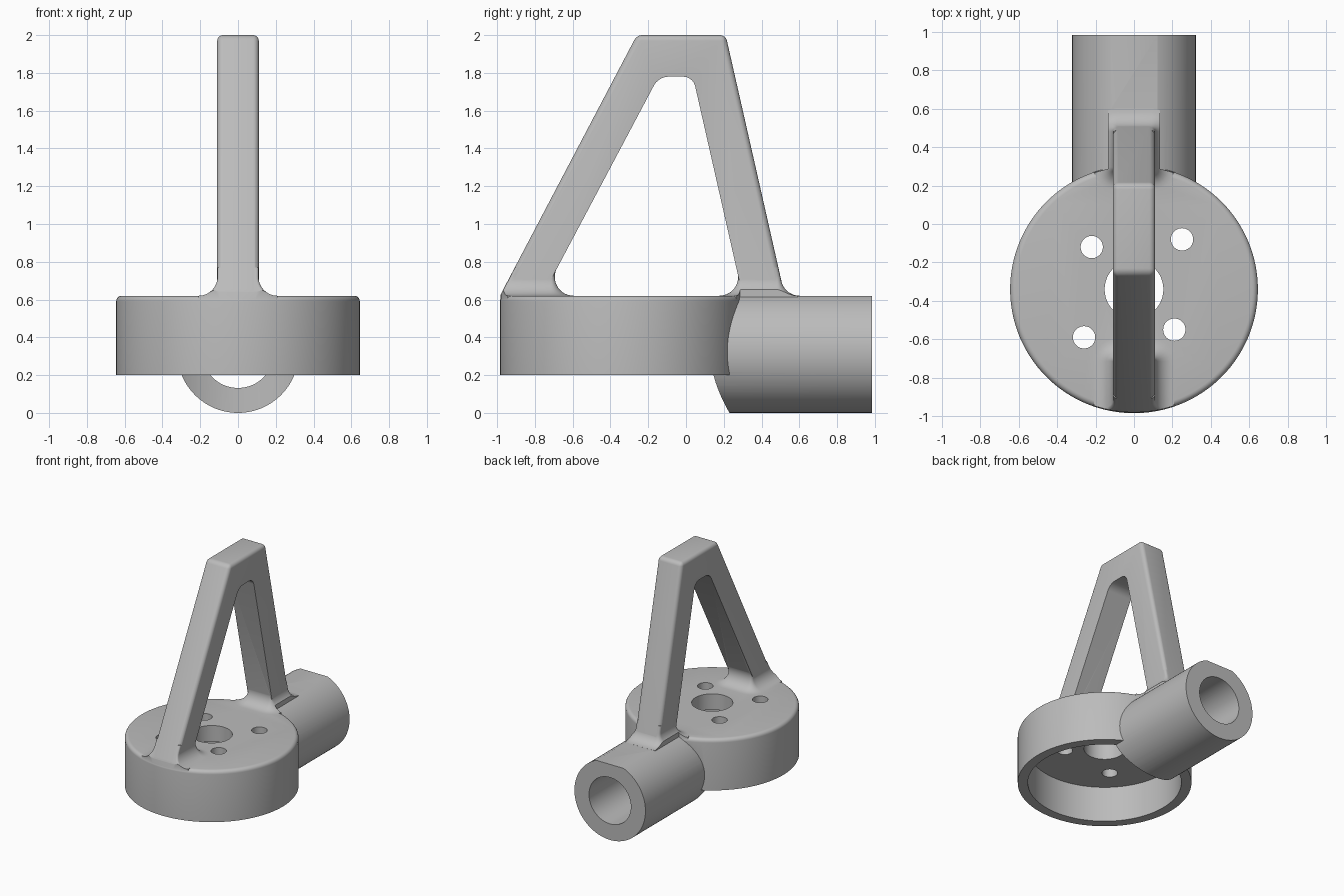
import bpy, bmesh, math
from mathutils import Matrix, Vector

default = bpy.data.objects.get("Cube")
if default:
    bpy.data.objects.remove(default, do_unlink=True)

CUP_Y, CUP_R, TOP = -0.34, 0.645, 0.62     # cup centre, radius and deck height
PIPE_R, PIPE_END = 0.322, 0.985
HALF = 0.11                                # half width of the frame
FILLET, EDGE = 0.1, 0.03

metal = bpy.data.materials.new("grey metal")
metal.use_nodes = True
grey = (0.5, 0.5, 0.5, 1)
metal.diffuse_color = grey
metal.node_tree.nodes["Principled BSDF"].inputs["Base Color"].default_value = grey


def finish(bm, name):
    bmesh.ops.recalc_face_normals(bm, faces=bm.faces)
    mesh = bpy.data.meshes.new(name)
    bm.to_mesh(mesh)
    bm.free()
    mesh.materials.append(metal)
    obj = bpy.data.objects.new(name, mesh)
    bpy.context.collection.objects.link(obj)
    return obj


def cylinder(name, r, z0, z1, x=0, y=CUP_Y, sides=96, rim=0):
    bm = bmesh.new()
    bmesh.ops.create_cone(bm, cap_ends=True, segments=sides, radius1=r, radius2=r, depth=z1 - z0,
                          matrix=Matrix.Translation((x, y, (z0 + z1) / 2)))
    if rim:
        edges = [e for e in bm.edges if all(v.co.z > z1 - 0.001 for v in e.verts)]
        bmesh.ops.bevel(bm, geom=edges, offset=rim, segments=5, profile=0.5, affect='EDGES')
    return finish(bm, name)


def pipe(name, r, y0, y1):
    bm = bmesh.new()
    place = Matrix.Translation((0, (y0 + y1) / 2, PIPE_R)) @ Matrix.Rotation(math.pi / 2, 4, 'X')
    bmesh.ops.create_cone(bm, cap_ends=True, segments=96, radius1=r, radius2=r, depth=y1 - y0, matrix=place)
    return finish(bm, name)


def box(name, x0, x1, y0, y1, z0, z1):
    bm = bmesh.new()
    size = Matrix.Diagonal((x1 - x0, y1 - y0, z1 - z0, 1))
    mid = Matrix.Translation(((x0 + x1) / 2, (y0 + y1) / 2, (z0 + z1) / 2))
    bmesh.ops.create_cube(bm, size=1, matrix=mid @ size)
    return finish(bm, name)


def prism(name, outline, half, select, radius):
    """Extrude a side outline across x and round the edges that select picks."""
    bm = bmesh.new()
    face = bm.faces.new([bm.verts.new((-half, y, z)) for y, z in outline])
    ext = bmesh.ops.extrude_face_region(bm, geom=[face])
    bmesh.ops.translate(bm, vec=(2 * half, 0, 0), verts=[g for g in ext["geom"] if isinstance(g, bmesh.types.BMVert)])
    edges = [e for e in bm.edges if select(*(v.co for v in e.verts))]
    bmesh.ops.bevel(bm, geom=edges, offset=radius, segments=5, profile=0.5, affect='EDGES')
    return finish(bm, name)


def combine(obj, tool, operation):
    mod = obj.modifiers.new("combine", 'BOOLEAN')
    mod.operation, mod.solver, mod.object = operation, 'EXACT', tool
    bpy.context.view_layer.update()
    result = bpy.data.meshes.new_from_object(obj.evaluated_get(bpy.context.evaluated_depsgraph_get()))
    obj.modifiers.clear()
    obj.data = result
    bpy.data.objects.remove(tool, do_unlink=True)


def fillet_line(y0, slope, side, h):
    """Position of a leaning leg face at height h, rounded into the deck."""
    cos = side * slope / math.hypot(1, slope)
    reach = FILLET * (1 + cos) / math.sqrt(1 - cos * cos)
    if h < FILLET * (1 + cos):
        return y0 + side * (reach - math.sqrt(max(0, FILLET ** 2 - (h - FILLET) ** 2)))
    return y0 + slope * h


def foot(name, front, back):
    """Flared leg foot lofted through rounded rectangles."""
    bm = bmesh.new()
    rings = []
    for h in [-0.07] + [0.15 * (i / 14) ** 1.6 for i in range(15)]:
        k = max(h, 0)
        flare = FILLET - math.sqrt(FILLET ** 2 - max(0, FILLET - k) ** 2)
        w = HALF + flare - 0.001
        y0, y1 = front(k) + 0.001, back(k) - 0.001
        soft = flare + 0.02
        near = 0.015 if y0 < -0.8 else soft
        ring = []
        corners = [(w, y1, soft, 0), (-w, y1, soft, 1), (-w, y0, near, 2), (w, y0, near, 3)]
        for x, y, r, quarter in corners:
            cx, cy = x - math.copysign(r, x), y + (-r if quarter < 2 else r)
            for i in range(7):
                a = (quarter + i / 6) * math.pi / 2
                ring.append(bm.verts.new((cx + r * math.cos(a), cy + r * math.sin(a), TOP + h)))
        rings.append(ring)
    for a, b in zip(rings, rings[1:]):
        for i in range(len(a)):
            j = (i + 1) % len(a)
            bm.faces.new((a[i], a[j], b[j], b[i]))
    bm.faces.new(rings[0])
    bm.faces.new(rings[-1])
    return finish(bm, name)


# Base: cup and flat-topped pipe, hollowed out
body = cylinder("mount_body", CUP_R, 0.2, TOP, sides=128, rim=EDGE)
side_pipe = pipe("side_pipe", PIPE_R, 0.05, PIPE_END)
combine(side_pipe, box("flat_cut", -1, 1, -1, 2, TOP - 0.0005, 1), 'DIFFERENCE')
combine(body, side_pipe, 'UNION')
combine(body, cylinder("cup_cavity", 0.57, -0.5, 0.49, sides=128), 'DIFFERENCE')
combine(body, pipe("pipe_bore", 0.19, 0.18, 1.2), 'DIFFERENCE')

# Upright frame: rounded outside, sharp window inside
def outer_edge(a, b):
    return min(a.z, b.z) > 0.6 or (abs(a.x - b.x) < 0.01 and max(a.z, b.z) > 0.6)

frame = prism("frame", [(-0.985, 0.55), (-0.98, 0.63), (-0.26, 2), (0.21, 2), (0.523, TOP), (0.523, 0.55)],
              HALF, outer_edge, EDGE)
window = prism("window", [(-0.76, TOP), (-0.145, 1.78), (0.037, 1.78), (0.30, TOP)], 0.3,
               lambda a, b: min(a.z, b.z) > 1.7 and abs(a.x - b.x) > 0.1, 0.05)
combine(frame, window, 'DIFFERENCE')

# Flared feet, trimmed to the cup and the pipe's flat
combine(frame, foot("front_foot", lambda h: -0.985 + 0.525 * h, lambda h: fillet_line(-0.76, 0.53, 1, h)), 'UNION')
combine(frame, foot("back_foot", lambda h: fillet_line(0.30, -0.225, -1, h),
                    lambda h: fillet_line(0.523, -0.227, 1, h)), 'UNION')
trim = cylinder("trim", CUP_R - 0.004, 0.4, 2.2, sides=128)
combine(trim, box("pipe_trim", -0.135, 0.135, 0, 0.9, 0.4, 2.2), 'UNION')
combine(frame, trim, 'INTERSECT')
combine(body, frame, 'UNION')

# Centre hole and four screw holes
for x, y, r in [(0, CUP_Y, 0.153), (-0.22, -0.12, 0.058), (0.25, -0.08, 0.058),
                (-0.26, -0.59, 0.058), (0.21, -0.55, 0.058)]:
    combine(body, cylinder("hole", r, 0.3, 0.8, x, y, 48), 'DIFFERENCE')

bpy.ops.object.select_all(action='DESELECT')
body.select_set(True)
bpy.context.view_layer.objects.active = body
bpy.ops.object.shade_smooth_by_angle(angle=math.radians(30))
